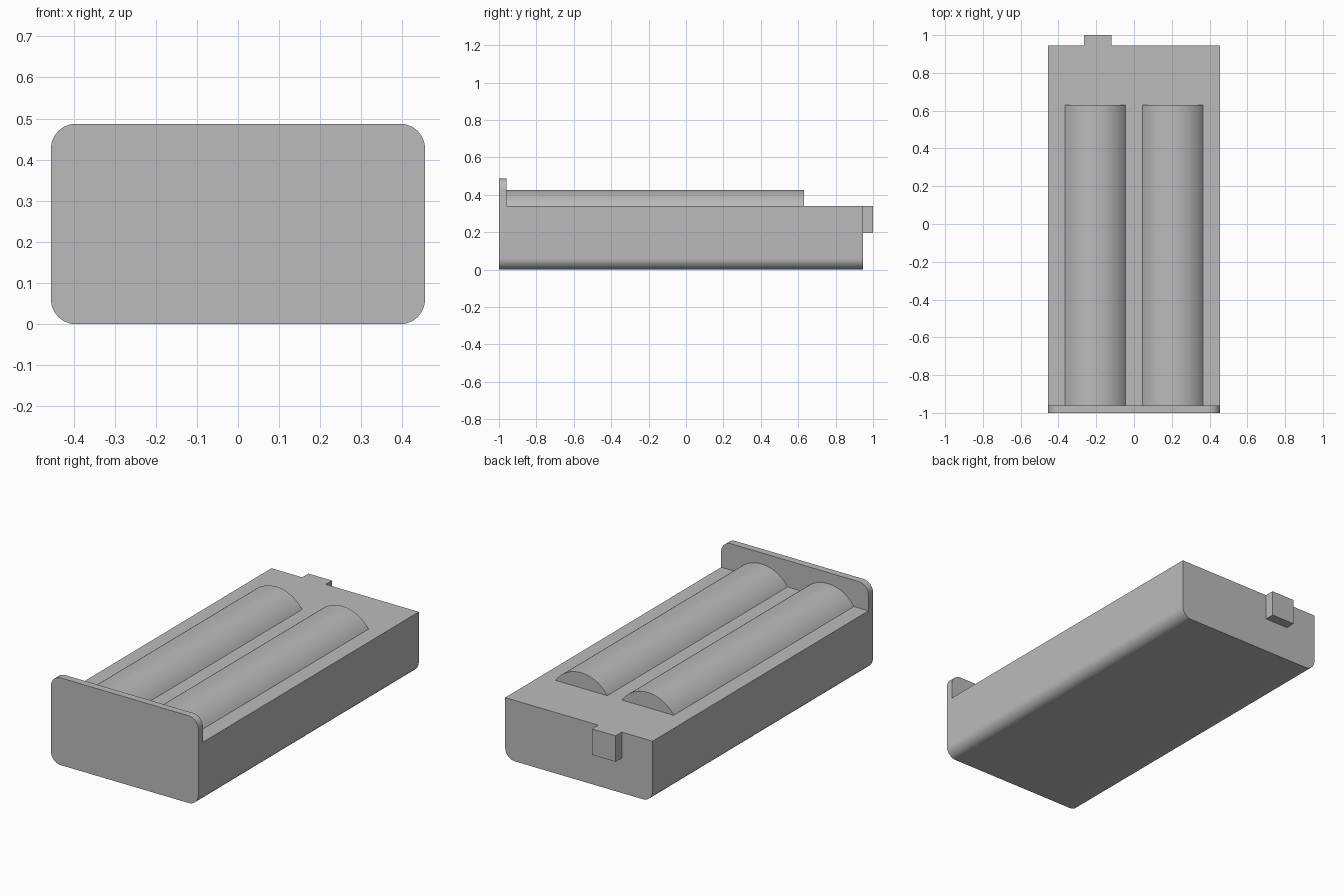
import bpy, bmesh, math

cube = bpy.data.objects.get("Cube")
if cube:
    bpy.data.objects.remove(cube, do_unlink=True)

grey = bpy.data.materials.new("plain_grey")
grey.use_nodes = True
colour = (0.5, 0.5, 0.5, 1)
grey.diffuse_color = colour
grey.node_tree.nodes["Principled BSDF"].inputs["Base Color"].default_value = colour

HALF_W, DECK, PLATE_TOP, CORNER = 0.455, 0.34, 0.487, 0.06
FRONT, PLATE_BACK, BODY_BACK = -1, -0.96, 0.945


def arc(cx, cz, r, start, end, steps):
    """Points along an arc in the XZ plane, angles in degrees."""
    angles = [math.radians(start + (end - start) * i / steps) for i in range(steps + 1)]
    return [(cx + r * math.cos(a), cz + r * math.sin(a)) for a in angles]


def extrude(name, profile, y0, y1):
    """Solid made by sweeping an XZ profile from y0 to y1."""
    bm = bmesh.new()
    face = bm.faces.new([bm.verts.new((x, y0, z)) for x, z in profile])
    swept = bmesh.ops.extrude_face_region(bm, geom=[face])
    verts = [v for v in swept["geom"] if isinstance(v, bmesh.types.BMVert)]
    bmesh.ops.translate(bm, verts=verts, vec=(0, y1 - y0, 0))
    bmesh.ops.recalc_face_normals(bm, faces=bm.faces)
    mesh = bpy.data.meshes.new(name)
    bm.to_mesh(mesh)
    bm.free()
    mesh.materials.append(grey)
    obj = bpy.data.objects.new(name, mesh)
    bpy.context.collection.objects.link(obj)
    bpy.ops.object.select_all(action="DESELECT")
    obj.select_set(True)
    bpy.context.view_layer.objects.active = obj
    bpy.ops.object.shade_smooth_by_angle(angle=math.radians(30))
    return obj


# Rounded lower corners shared by the tray and its front plate
side = HALF_W - CORNER
lower = arc(-side, CORNER, CORNER, 180, 270, 12) + arc(side, CORNER, CORNER, 270, 360, 12)
upper = (arc(side, PLATE_TOP - CORNER, CORNER, 0, 90, 12)
         + arc(-side, PLATE_TOP - CORNER, CORNER, 90, 180, 12))

extrude("tray_body", lower + [(HALF_W, DECK), (-HALF_W, DECK)], PLATE_BACK, BODY_BACK)
extrude("front_plate", lower + upper, FRONT, PLATE_BACK)

# Two cells showing as shallow domes above the deck
half, rise = 0.16, 0.085
radius = (half ** 2 + rise ** 2) / (2 * rise)
spread = math.degrees(math.asin(half / radius))
for label, x in (("right", -0.205), ("left", 0.205)):
    dome = arc(x, DECK + rise - radius, radius, 90 - spread, 90 + spread, 32)
    extrude(label + "_cell", dome, PLATE_BACK, 0.63)

# Latch tab at the back
extrude("latch_tab", [(-0.265, 0.195), (-0.12, 0.195), (-0.12, DECK), (-0.265, DECK)],
        BODY_BACK, 1)
